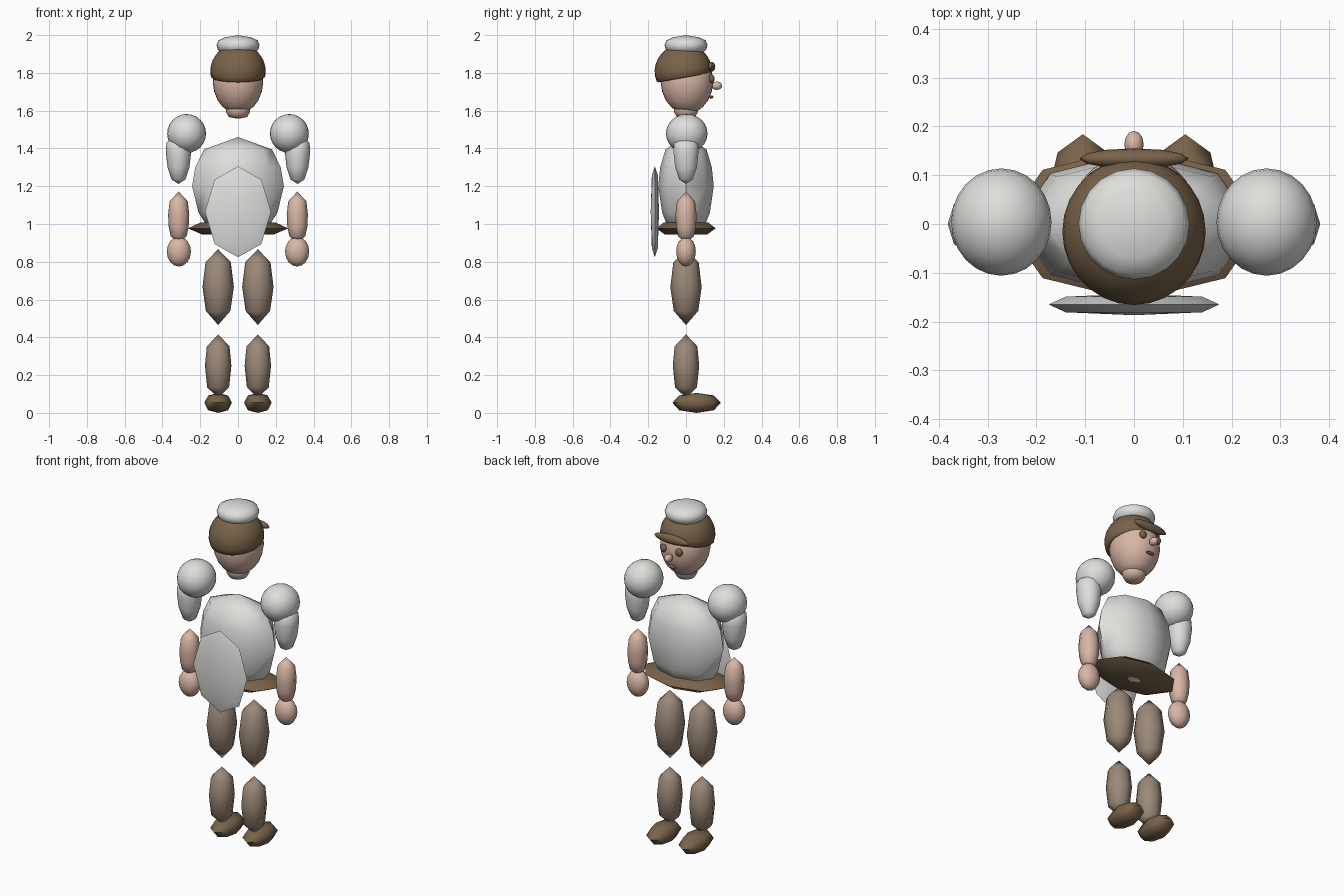
import bpy, bmesh, math
from mathutils import Matrix, Vector

if "Cube" in bpy.data.objects:
    bpy.data.objects.remove(bpy.data.objects["Cube"])


def colour(name, rgb):
    m = bpy.data.materials.new(name)
    m.diffuse_color = (*rgb, 1)
    m.use_nodes = True
    m.node_tree.nodes["Principled BSDF"].inputs["Base Color"].default_value = m.diffuse_color
    return m


white = colour("off_white", (0.73, 0.73, 0.71))
skin = colour("skin", (0.69, 0.47, 0.375))
taupe = colour("taupe", (0.33, 0.25, 0.19))
brown = colour("brown", (0.19, 0.125, 0.068))


def lathe(name, mat, loc, profile, sx=1, sy=1, segs=8, rot=(0, 0, 0)):
    """Closed turned solid; profile is (radius, height) from bottom to top."""
    bm = bmesh.new()
    rings = []
    for r, z in profile:
        if r == 0:
            rings.append([bm.verts.new((0, 0, z))])
        else:
            angles = [2 * math.pi * i / segs for i in range(segs)]
            rings.append([bm.verts.new((r * sx * math.cos(a), r * sy * math.sin(a), z)) for a in angles])
    for lo, hi in zip(rings, rings[1:]):
        for i in range(segs):
            j = (i + 1) % segs
            if len(lo) == 1:
                bm.faces.new((lo[0], hi[j], hi[i]))
            elif len(hi) == 1:
                bm.faces.new((lo[i], lo[j], hi[0]))
            else:
                bm.faces.new((lo[i], lo[j], hi[j], hi[i]))
    for ring in (rings[0], rings[-1]):
        if len(ring) > 1:
            bm.faces.new(ring)
    bmesh.ops.recalc_face_normals(bm, faces=bm.faces)
    for f in bm.faces:
        f.smooth = True
    me = bpy.data.meshes.new(name)
    bm.to_mesh(me)
    bm.free()
    me.materials.append(mat)
    ob = bpy.data.objects.new(name, me)
    ob.location = loc
    ob.rotation_euler = [math.radians(a) for a in rot]
    bpy.context.collection.objects.link(ob)
    bpy.ops.object.select_all(action='DESELECT')
    bpy.context.view_layer.objects.active = ob
    ob.select_set(True)
    bpy.ops.object.shade_smooth_by_angle(angle=math.radians(62))
    return ob


def ball(name, mat, loc, size, segs=24, rings=12, rot=(0, 0, 0)):
    """Ellipsoid with half sizes given by size."""
    prof = []
    for i in range(rings + 1):
        t = math.pi * i / rings
        r = 0 if i in (0, rings) else math.sin(t)
        prof.append((r, -math.cos(t) * size[2]))
    return lathe(name, mat, loc, prof, size[0], size[1], segs, rot)


# Torso, belt and back plate
lathe("torso", white, (0, 0, 0),
      [(0, 0.935), (0.70, 1.0), (0.86, 1.06), (1, 1.20), (0.93, 1.30), (0.74, 1.395), (0, 1.46)],
      0.243, 0.147)
lathe("belt", brown, (0, 0, 0),
      [(0, 0.952), (0.72, 0.945), (1, 0.977), (0.75, 1.008), (0, 1.012)], 0.265, 0.157)
lathe("back_plate", white, (0, -0.165, 1.065),
      [(0, -0.022), (0.80, -0.016), (1, 0), (0.80, 0.016), (0, 0.022)],
      0.175, 0.241, 8, (90, 0, 0))

# Neck, head and cap
lathe("neck", skin, (0, 0, 0),
      [(0, 1.557), (0.048, 1.566), (0.062, 1.59), (0.066, 1.615), (0.055, 1.64)], segs=16)
lathe("head", skin, (0, 0.005, 0),
      [(0, 1.592), (0.055, 1.598), (0.083, 1.622), (0.108, 1.655), (0.126, 1.70), (0.134, 1.75),
       (0.128, 1.80), (0.11, 1.84), (0.07, 1.87), (0, 1.885)], 1, 1.04, 28)
dome = [(0, -0.036), (0.136, -0.036)]
dome += [(math.cos(math.radians(a)), math.sin(math.radians(a))) for a in range(-12, 90, 12)]
dome = dome[:2] + [(0.147 * r, 0.143 * z) for r, z in dome[2:]] + [(0, 0.143)]
lathe("cap_dome", brown, (0, -0.015, 1.81), dome, 1, 1.03, 28, (10, 0, 0))
lathe("cap_top", white, (0, 0, 0),
      [(0, 1.895), (0.085, 1.903), (0.108, 1.925), (0.114, 1.948), (0.104, 1.972),
       (0.07, 1.988), (0, 2.0)], 1, 1, 20)
ball("cap_peak", brown, (0, 0.134, 1.832), (0.112, 0.021, 0.026), 12, 8)

# Face
ball("nose", skin, (0, 0.163, 1.732), (0.02, 0.028, 0.022), 12, 8)
ball("mouth", brown, (0, 0.134, 1.672), (0.028, 0.011, 0.008), 12, 6)

# Paired parts
for s, side in ((-1, "left"), (1, "right")):
    ball(side + "_eye", brown, (s * 0.05, 0.135, 1.768), (0.021, 0.017, 0.023), 12, 8)
    ball(side + "_shoulder", white, (s * 0.272, 0.004, 1.479), (0.103, 0.11, 0.103))
    lathe(side + "_sleeve", white, (s * 0.315, 0, 0),
          [(0, 1.212), (0.036, 1.235), (0.058, 1.30), (0.067, 1.38), (0.064, 1.43), (0, 1.49)],
          1, 1.04, 10)
    lathe(side + "_forearm", skin, (s * 0.314, 0, 0),
          [(0, 0.90), (0.042, 0.935), (0.053, 0.985), (0.056, 1.05), (0.048, 1.12), (0, 1.172)])
    ball(side + "_hand", skin, (s * 0.313, 0, 0.854), (0.064, 0.052, 0.079), 12, 8)
    lathe(side + "_thigh", taupe, (s * 0.105, 0, 0),
          [(0, 0.465), (0.065, 0.54), (0.083, 0.667), (0.067, 0.797), (0, 0.867)])
    lathe(side + "_shin", taupe, (s * 0.105, 0, 0),
          [(0, 0.08), (0.058, 0.135), (0.07, 0.25), (0.06, 0.352), (0, 0.416)])
    lathe(side + "_shoe", brown, (s * 0.105, 0.056, 0.054),
          [(0, -0.054), (0.72, -0.04), (1, 0), (0.72, 0.038), (0, 0.052)], 0.073, 0.128)
